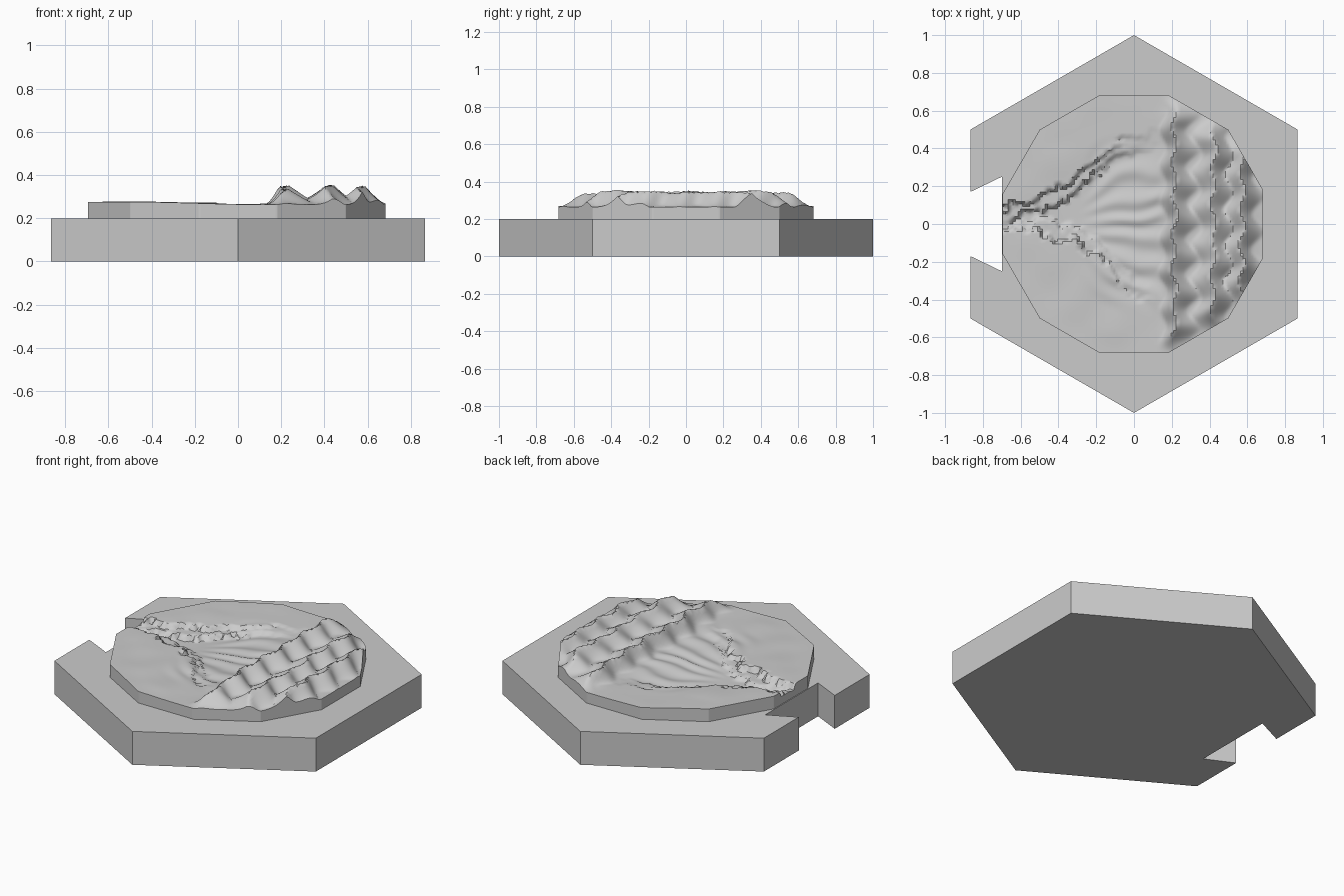
import bpy, bmesh, math
from mathutils import Vector, noise

cube = bpy.data.objects.get("Cube")
if cube:
    bpy.data.objects.remove(cube, do_unlink=True)

BASE_TOP = 0.2
stone = bpy.data.materials.new("stone grey")
stone.use_nodes = True
grey = (0.6, 0.6, 0.6, 1)
stone.diffuse_color = grey
stone.node_tree.nodes["Principled BSDF"].inputs["Base Color"].default_value = grey


def make_object(name, bm):
    bmesh.ops.recalc_face_normals(bm, faces=bm.faces)
    mesh = bpy.data.meshes.new(name)
    bm.to_mesh(mesh)
    bm.free()
    mesh.materials.append(stone)
    obj = bpy.data.objects.new(name, mesh)
    bpy.context.collection.objects.link(obj)
    return obj


def smooth(a, b, v):
    t = min(1, max(0, (v - a) / (b - a)))
    return t * t * (3 - 2 * t)


def lerp_path(points, x):
    for (x0, y0), (x1, y1) in zip(points, points[1:]):
        if x <= x1:
            return y0 + (y1 - y0) * max(0, x - x0) / (x1 - x0)
    return points[-1][1]


def rough(x, y, scale):
    return noise.noise(Vector((x * scale, y * scale, 3.7)))


# Hexagonal base with a dovetail notch on the right side
outline = [(0, -1), (0.866, -0.5), (0.866, 0.5), (0, 1), (-0.866, 0.5),
           (-0.866, 0.17), (-0.7, 0.25), (-0.7, -0.25), (-0.866, -0.17), (-0.866, -0.5)]
bm = bmesh.new()
floor = bm.faces.new([bm.verts.new((x, y, 0)) for x, y in outline])
top = bmesh.ops.extrude_face_region(bm, geom=[floor], use_keep_orig=True)["geom"]
bmesh.ops.translate(bm, vec=(0, 0, BASE_TOP),
                    verts=[v for v in top if isinstance(v, bmesh.types.BMVert)])
make_object("hexagonal_base", bm)

# Terrain shape: valley cliffs and three wavy mountain ridges
NORTH_CLIFF = [(-0.72, 0.07), (-0.5, 0.14), (-0.3, 0.24), (-0.1, 0.42), (0.2, 0.5)]
SOUTH_CLIFF = [(-0.72, -0.03), (-0.4, -0.06), (-0.2, -0.16), (0, -0.36), (0.2, -0.45)]
RIDGES = [(0.21, 0.085, 0.66), (0.42, 0.08, 0.57), (0.57, 0.07, 0.46)]


def terrain_height(x, y):
    r = math.hypot(x, y)
    rim = smooth(0.7, 0.56, r)
    z = 0.264 + 0.012 * smooth(0.1, -0.5, x) + 0.006 * rim * rough(x, y, 5)

    # Valley between jagged, terraced cliffs
    jag = 0.05 * rough(x, y, 14) + 0.03 * rough(x, y, 32)
    north = lerp_path(NORTH_CLIFF, x) - y + jag
    south = y - lerp_path(SOUTH_CLIFF, x) + jag
    step_n = 0.5 * smooth(-0.01, 0.01, north) + 0.5 * smooth(0.06, 0.08, north)
    step_s = 0.6 * smooth(-0.01, 0.01, south) + 0.4 * smooth(0.05, 0.08, south)
    depth = 0.05 * smooth(0.16, -0.4, x) + 0.008 * smooth(0.2, 0, x)
    z -= depth * min(step_n, step_s)

    # Ribs fanning out from the valley toward the mountains
    angle = math.atan2(y, x + 0.45)
    fan = smooth(-0.3, -0.05, x) * smooth(0.22, 0.1, x) * smooth(0.5, 0.3, abs(y))
    z += 0.006 * fan * math.sin(angle * 26 + 4 * rough(x, y, 4))

    # Ridges with spurs running down into the gullies
    wave = 2 * math.pi * y / 0.19
    peak = 0
    for i, (cx, width, reach) in enumerate(RIDGES):
        cx += 0.016 * math.sin(wave + i) + 0.012 * rough(i + 2, y, 6)
        d = x - cx
        side = 0.55 if i == 0 and d < 0 else 1
        spur = 1 + 0.3 * math.sin(wave * 1.0 + i + math.copysign(1.4, d))
        fall = max(0, 1 - abs(d) / (width * side * 1.25 * spur))
        peak = max(peak, fall ** 1.3 * smooth(reach + 0.03, reach - 0.13, abs(y)))
    land = smooth(0.12, 0.24, x) * smooth(0.69, 0.58, r)
    z += 0.078 * peak * (0.92 + 0.16 * rough(x, y, 7)) + 0.014 * land
    return max(z, BASE_TOP + 0.006)


# Twelve-sided terrain disc, clipped from a grid
bm = bmesh.new()
bmesh.ops.create_grid(bm, x_segments=110, y_segments=110, size=0.72)
for i in range(12):
    a = i * math.pi / 6
    n = Vector((math.cos(a), math.sin(a), 0))
    apothem = 0.695 if i == 6 else 0.682
    bmesh.ops.bisect_plane(bm, geom=bm.verts[:] + bm.edges[:] + bm.faces[:],
                           plane_co=n * apothem, plane_no=n, clear_outer=True)
rim_edges = [e for e in bm.edges if e.is_boundary]
for v in bm.verts:
    v.co.z = terrain_height(v.co.x, v.co.y)
skirt = bmesh.ops.extrude_edge_only(bm, edges=rim_edges)["geom"]
for v in skirt:
    if isinstance(v, bmesh.types.BMVert):
        v.co.z = BASE_TOP
terrain = make_object("terrain", bm)

bpy.ops.object.select_all(action="DESELECT")
terrain.select_set(True)
bpy.context.view_layer.objects.active = terrain
bpy.ops.object.shade_smooth_by_angle(angle=math.radians(40))
